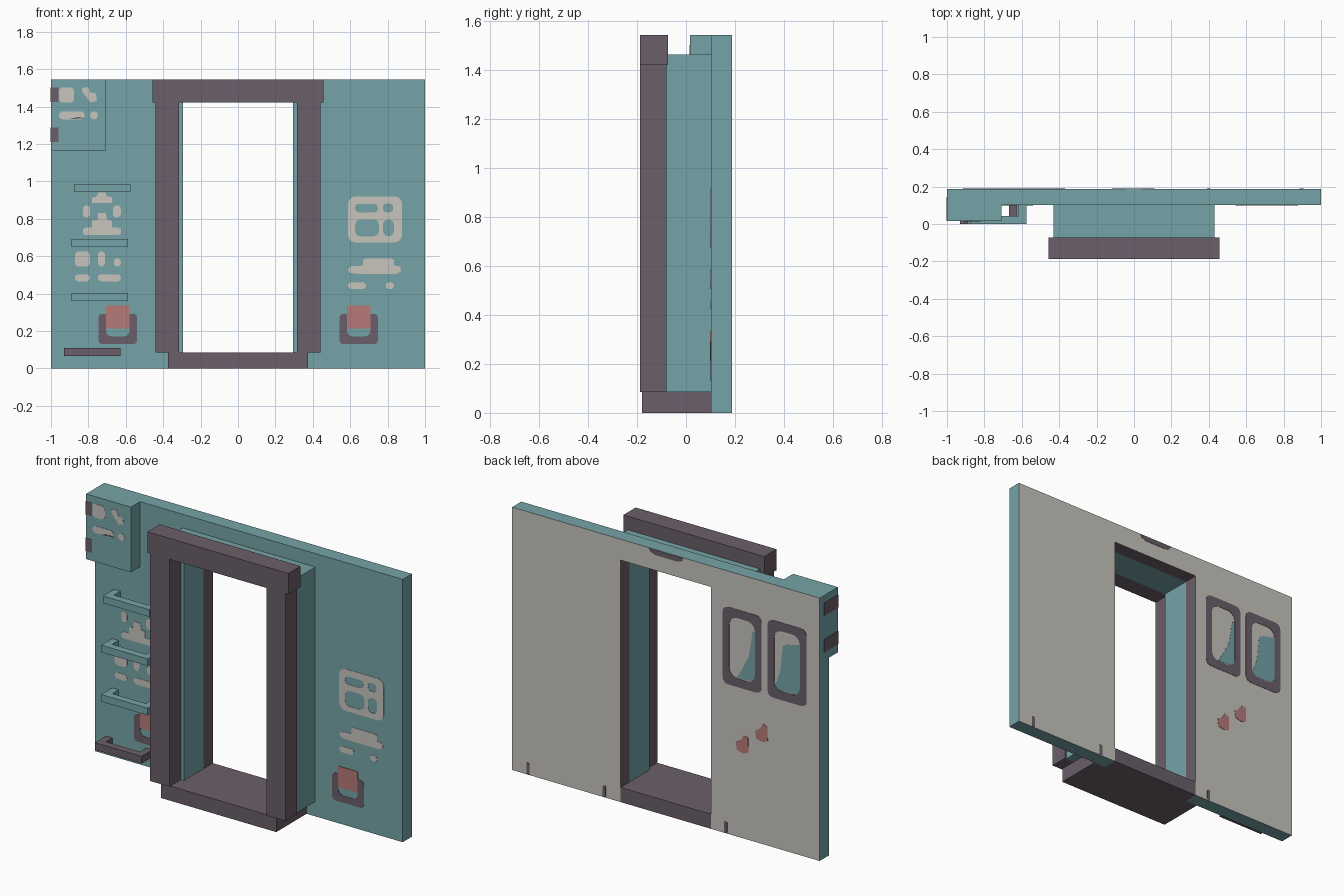
import bpy, bmesh, math

if "Cube" in bpy.data.objects:
    bpy.data.objects.remove(bpy.data.objects["Cube"])


def material(name, rgb):
    m = bpy.data.materials.new(name)
    m.diffuse_color = (*rgb, 1)
    m.use_nodes = True
    m.node_tree.nodes["Principled BSDF"].inputs["Base Color"].default_value = m.diffuse_color
    return m


TEAL = material("teal paint", (0.181, 0.371, 0.392))
PLUM = material("dark plum trim", (0.147, 0.114, 0.144))
GREY = material("warm light grey", (0.578, 0.558, 0.515))
RED = material("dusty red", (0.474, 0.195, 0.188))
FRONT, BACK, BOX_FRONT = 0.102, 0.187, 0.017


def finish(name, bm, mats):
    bmesh.ops.recalc_face_normals(bm, faces=bm.faces)
    me = bpy.data.meshes.new(name)
    bm.to_mesh(me)
    bm.free()
    for m in mats:
        me.materials.append(m)
    ob = bpy.data.objects.new(name, me)
    bpy.context.collection.objects.link(ob)
    return ob


def prism(name, pts, start, depth, mats, axis="y"):
    """Extrude an outline: (x, z) along y, or (x, y) along z."""
    bm = bmesh.new()
    if axis == "y":
        vs, move = [bm.verts.new((a, start, b)) for a, b in pts], (0, depth, 0)
    else:
        vs, move = [bm.verts.new((a, b, start)) for a, b in pts], (0, 0, depth)
    face = bm.faces.new(vs)
    ext = bmesh.ops.extrude_face_region(bm, geom=[face], use_keep_orig=True)
    new = [v for v in ext["geom"] if isinstance(v, bmesh.types.BMVert)]
    bmesh.ops.translate(bm, verts=new, vec=move)
    return finish(name, bm, mats)


def box(name, x0, x1, y0, y1, z0, z1, mat):
    pts = [(x0, z0), (x1, z0), (x1, z1), (x0, z1)]
    return prism(name, pts, y0, y1 - y0, [mat])


def rr(x0, x1, z0, z1, r=0.02):
    """Rounded rectangle outline."""
    r = min(r, (x1 - x0) / 2.01, (z1 - z0) / 2.01)
    corners = [(x1 - r, z1 - r, 0), (x0 + r, z1 - r, 90),
               (x0 + r, z0 + r, 180), (x1 - r, z0 + r, 270)]
    return [(cx + r * math.cos(math.radians(a + t)), cz + r * math.sin(math.radians(a + t)))
            for cx, cz, a in corners for t in (0, 30, 60, 90)]


def plate(name, outlines, y, mat, half=0.002):
    """Thin painted plate; an outline inside another becomes a hole."""
    cu = bpy.data.curves.new(name, "CURVE")
    cu.dimensions, cu.fill_mode, cu.extrude = "2D", "BOTH", half
    for pts in outlines:
        s = cu.splines.new("POLY")
        s.points.add(len(pts) - 1)
        for p, (x, z) in zip(s.points, pts):
            p.co = (x, z, 0, 1)
        s.use_cyclic_u = True
    tmp = bpy.data.objects.new(name + "_curve", cu)
    bpy.context.collection.objects.link(tmp)
    dg = bpy.context.evaluated_depsgraph_get()
    me = bpy.data.meshes.new_from_object(tmp.evaluated_get(dg))
    bpy.data.objects.remove(tmp)
    me.materials.clear()
    me.materials.append(mat)
    ob = bpy.data.objects.new(name, me)
    ob.location.y = y
    ob.rotation_euler.x = math.pi / 2
    bpy.context.collection.objects.link(ob)
    return ob


# wall panel: teal front and edges, grey back, plum door reveal
wall = prism("wall_panel", [(-1, 0), (-.295, 0), (-.295, 1.422), (.295, 1.422), (.295, 0),
                            (1, 0), (1, 1.545), (-1, 1.545)], FRONT, BACK - FRONT,
             [TEAL, GREY, PLUM])
for p in wall.data.polygons:
    if p.normal.y > 0.5:
        p.material_index = 1
    elif abs(p.normal.y) < 0.5 and abs(p.center.x) < 0.3 and p.center.z < 1.5:
        p.material_index = 2

# door tunnel, frame and sill
prism("door_tunnel", [(-.43, .085), (-.295, .085), (-.295, 1.422), (.295, 1.422),
                      (.295, .085), (.43, .085), (.43, 1.465), (-.43, 1.465)],
      -.08, FRONT + .08, [TEAL])
for side, a, b in (("left", -.44, -.315), ("right", .315, .44)):
    box(side + "_door_post", a, b, -.187, -.079, .085, 1.425, PLUM)
box("door_lintel", -.458, .458, -.187, -.073, 1.422, 1.545, PLUM)
prism("door_sill", [(-.375, -.18), (.375, -.18), (.375, FRONT), (.295, FRONT), (.295, BACK),
                    (-.295, BACK), (-.295, FRONT), (-.375, FRONT)], 0, .086, [PLUM], "z")

# corner box with two clasps wrapping its outer edge
box("corner_box", -1, -.708, BOX_FRONT, FRONT, 1.162, 1.545, TEAL)
for i, z in enumerate((1.425, 1.21)):
    box(f"box_clasp_{i + 1}", -1.002, -.96, BOX_FRONT - .002, .145, z, z + .077, PLUM)

# ladder rungs: U-shaped grips
for i, (x, z, mat) in enumerate([(-.93, .066, PLUM), (-.89, .36, TEAL),
                                 (-.89, .65, TEAL), (-.878, .942, TEAL)]):
    w, t = .303, .042
    prism(f"ladder_rung_{i + 1}",
          [(x, 0), (x + w, 0), (x + w, FRONT), (x + w - t, FRONT), (x + w - t, .043),
           (x + t, .043), (x + t, FRONT), (x, FRONT)], z, .042, [mat], "z")

# grey marking patches on the front
plate("right_panel_marking", [rr(.588, .877, .674, .92, .04), rr(.626, .749, .834, .88),
                              rr(.775, .83, .834, .882), rr(.626, .754, .706, .797, .03),
                              rr(.775, .834, .706, .797, .03)], FRONT, GREY)
plate("right_bar_marking", [
    [(.588, .525), (.60, .51), (.64, .506), (.85, .506), (.872, .52), (.868, .545),
     (.834, .55), (.834, .58), (.82, .588), (.68, .588), (.667, .578), (.667, .55), (.60, .545)],
    rr(.588, .684, .424, .46), rr(.79, .834, .424, .46)], FRONT, GREY)
plate("left_upper_marking", [
    [(-.78, .885), (-.674, .885), (-.674, .915), (-.70, .92), (-.71, .94), (-.745, .94),
     (-.757, .92), (-.78, .91)],
    rr(-.829, -.791, .807, .872), rr(-.668, -.626, .807, .872),
    [(-.829, .72), (-.82, .714), (-.636, .714), (-.626, .722), (-.626, .745), (-.64, .752),
     (-.674, .754), (-.674, .79), (-.70, .795), (-.706, .83), (-.748, .83), (-.75, .795),
     (-.78, .79), (-.78, .754), (-.815, .752), (-.829, .745)]], FRONT, GREY)
plate("left_lower_marking", [rr(-.872, -.791, .545, .626), rr(-.749, -.711, .545, .626),
                             rr(-.664, -.626, .545, .588), rr(-.872, -.791, .465, .503),
                             rr(-.749, -.626, .465, .503)], FRONT, GREY)
plate("box_marking", [
    rr(-.957, -.877, 1.422, 1.503), rr(-.957, -.82, 1.332, 1.374), rr(-.791, -.749, 1.332, 1.374),
    [(-.834, 1.48), (-.834, 1.50), (-.80, 1.504), (-.791, 1.475), (-.76, 1.47), (-.755, 1.43),
     (-.79, 1.422), (-.805, 1.445)]], BOX_FRONT, GREY)
plate("box_marking_shadow", [[(-.91, 1.332), (-.82, 1.337), (-.85, 1.345)]],
      BOX_FRONT - .002, PLUM)

# red reflectors on plum brackets
for side, cx in (("left", -.643), ("right", .645)):
    plate(side + "_reflector_bracket", [rr(cx - .103, cx + .103, .13, .292, .02),
                                        rr(cx - .063, cx + .063, .171, .26, .03)], FRONT, PLUM)
    plate(side + "_reflector", [rr(cx - .063, cx + .063, .214, .337, .006)],
          FRONT - .002, RED)

# back: two windows with diagonal teal glass
for i, x in enumerate((-.623, -.915)):
    plate(f"window_frame_{i + 1}", [rr(x, x + .253, .88, 1.335, .035),
                                    rr(x + .042, x + .21, .93, 1.285, .05)], BACK, PLUM)
plate("window_glass_1", [[(-.581, .96), (-.57, .94), (-.46, .932), (-.50, 1.0), (-.54, 1.08),
                          (-.565, 1.23), (-.581, 1.23)]], BACK - .001, TEAL)
plate("window_glass_2", [[(-.873, .96), (-.86, .935), (-.73, .932), (-.71, .95), (-.745, 1.05),
                          (-.76, 1.20), (-.79, 1.215), (-.873, 1.235)]], BACK - .001, TEAL)

# back: red patches and small plum notches
for i, (x, z) in enumerate(((-.498, .555), (-.623, .655))):
    plate(f"red_patch_{i + 1}", [[(x - .04, z - .04), (x - .01, z - .055), (x + .035, z - .045),
                                  (x + .042, z), (x + .01, z + .02), (x - .01, z + .052),
                                  (x - .038, z + .045)]], BACK, RED)
plate("top_notch", [[(-.117, 1.543), (-.10, 1.52), (-.07, 1.513), (.07, 1.513), (.10, 1.525),
                     (.11, 1.543)]], BACK, PLUM)
for i, x in enumerate((.896, .40, -.39)):
    plate(f"bottom_notch_{i + 1}", [rr(x - .01, x + .01, .002, .07, .008)], BACK, PLUM)
